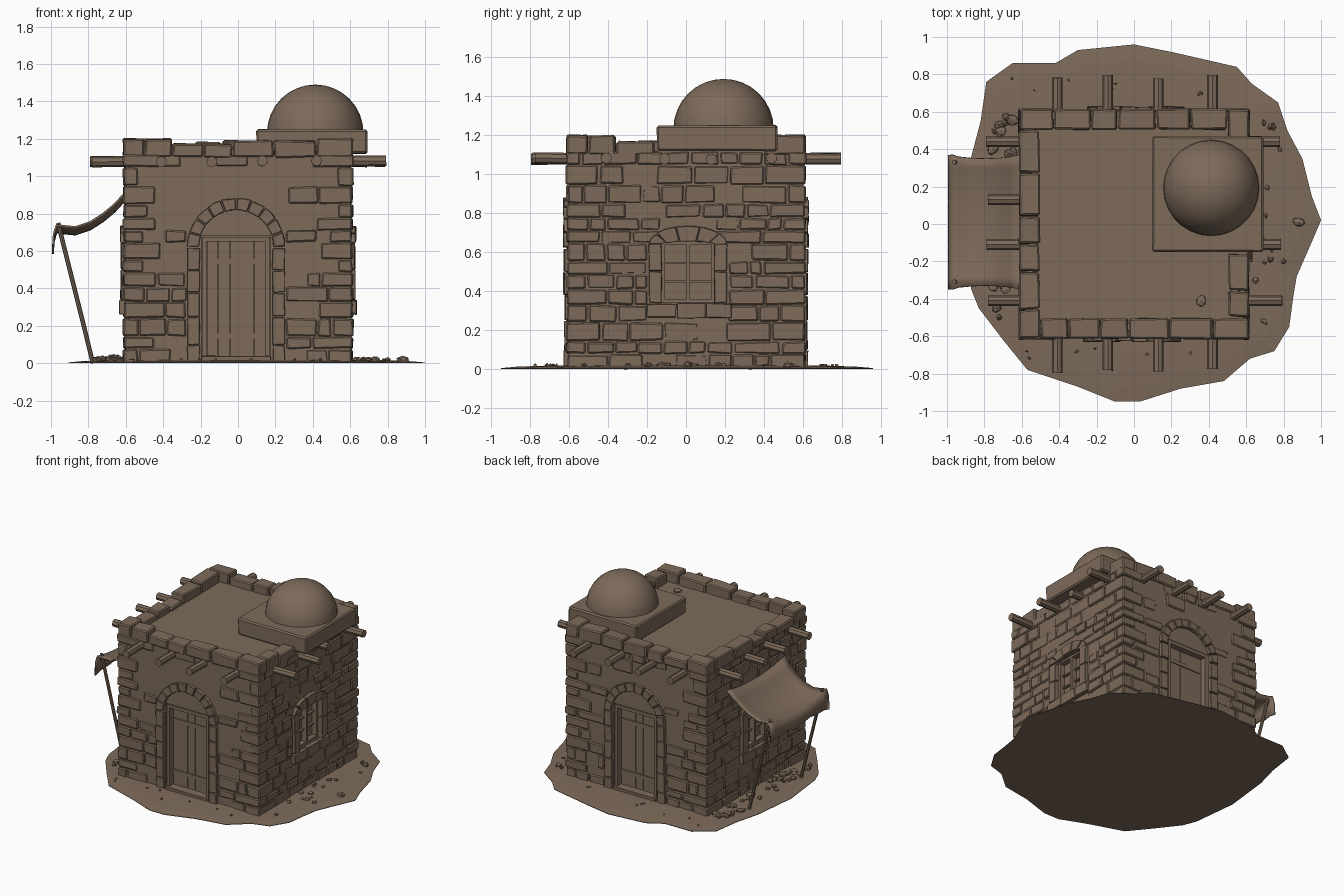
import bpy, bmesh, math, random
from mathutils import Vector, Matrix

if "Cube" in bpy.data.objects:
    bpy.data.objects.remove(bpy.data.objects["Cube"])

random.seed(7)
R = random.uniform
MAT = bpy.data.materials.new("dusty_brown_stone")
MAT.diffuse_color = (0.205, 0.146, 0.102, 1)
MAT.use_nodes = True
MAT.node_tree.nodes["Principled BSDF"].inputs["Base Color"].default_value = MAT.diffuse_color


def finish(bm, name, bevel=0, smooth=False):
    bmesh.ops.recalc_face_normals(bm, faces=bm.faces)
    me = bpy.data.meshes.new(name)
    bm.to_mesh(me)
    bm.free()
    ob = bpy.data.objects.new(name, me)
    bpy.context.collection.objects.link(ob)
    me.materials.append(MAT)
    for p in me.polygons:
        p.use_smooth = smooth
    if bevel:
        m = ob.modifiers.new("worn_edges", 'BEVEL')
        m.width, m.segments, m.limit_method = bevel, 1, 'ANGLE'
    return ob


def place(k, u, d, z):
    # wall coordinates: side k, u along the wall, d outward, z up
    return Matrix.Rotation(k * math.pi / 2, 3, 'Z') @ Vector((u, -d, z))


def prism(bm, k, pts, d0, d1, jit=0.0):
    # outline in (u, z) on wall k, extruded from depth d0 to d1
    rings = []
    for d in (d0, d1):
        rings.append([bm.verts.new(place(k, u + R(-jit, jit), d + R(-jit, jit) * 0.6,
                                         max(0.001, z + R(-jit, jit)))) for u, z in pts])
    a, b = rings
    n = len(pts)
    bm.faces.new(a)
    bm.faces.new(b[::-1])
    for i in range(n):
        bm.faces.new((a[i], b[i], b[(i + 1) % n], a[(i + 1) % n]))


def rect(u0, u1, z0, z1):
    return [(u0, z0), (u1, z0), (u1, z1), (u0, z1)]


def rod(bm, a, b, r, sides=8):
    a, b = Vector(a), Vector(b)
    rot = (b - a).to_track_quat('Z', 'Y').to_matrix().to_4x4()
    bmesh.ops.create_cone(bm, cap_ends=True, segments=sides, radius1=r, radius2=r,
                          depth=(b - a).length, matrix=Matrix.Translation((a + b) / 2) @ rot)


def arch(bm, k, c, z0, outer, inner, n):
    # ring of wedge stones
    for i in range(n):
        t0, t1 = math.pi * i / n + 0.015, math.pi * (i + 1) / n - 0.015
        pts = [(c + e[0] * math.cos(t), z0 + e[1] * math.sin(t))
               for e, t in ((inner, t0), (outer, t0), (outer, (t0 + t1) / 2), (outer, t1),
                            (inner, t1), (inner, (t0 + t1) / 2))]
        prism(bm, k, pts, 0.57, 0.628 + R(-0.004, 0.004), 0.003)


# ground patch
edge = [(1, .02), (.95, .15), (.9, .35), (.82, .5), (.77, .65), (.63, .75), (.55, .84), (.2, .92),
        (0, .96), (-.3, .93), (-.42, .86), (-.65, .86), (-.79, .76), (-.82, .55), (-.87, .36),
        (-.91, 0), (-.87, -.35), (-.83, -.45), (-.7, -.62), (-.57, -.78), (-.3, -.87), (-.1, -.95),
        (.03, -.95), (.25, -.88), (.48, -.84), (.62, -.72), (.75, -.68), (.83, -.55), (.85, -.4),
        (.87, -.28), (.94, -.12)]
bm = bmesh.new()
rings = [[bm.verts.new((x * s, y * s, z)) for x, y in edge]
         for s, z in ((1, 0), (1, .004), (.92, .011), (.72, .018))]
for a, b in zip(rings, rings[1:]):
    for i in range(len(edge)):
        j = (i + 1) % len(edge)
        bm.faces.new((a[i], a[j], b[j], b[i]))
bm.faces.new(rings[0][::-1])
bm.faces.new(rings[-1])
finish(bm, "ground_patch")

# plastered walls with door and window openings, and the solid core
DOOR, WIN = (-.195, .175, 0, .68), (-.125, .145, .34, .655)
bm = bmesh.new()
bmesh.ops.create_cube(bm, size=1, matrix=Matrix.Translation((0, 0, .56)) @ Matrix.Diagonal((1.1, 1.1, 1.12, 1)))
for k in range(4):
    u0, u1, z0, z1 = WIN if k % 2 else DOOR
    for r in ((-.6, u0, 0, 1.12), (u1, .6, 0, 1.12), (u0, u1, z1, 1.12), (u0, u1, 0, z0)):
        if r[3] > r[2]:
            prism(bm, k, rect(*r), .54, .602)
finish(bm, "plaster_walls")


def half_gap(k, z):
    # half width kept free of stones around the openings
    if k % 2 == 0:
        return .265 if z < .62 else math.sqrt(max(0, .27 ** 2 - (z - .62) ** 2))
    return .208 if .24 < z < .66 else (.14 if .66 <= z < .75 else 0)


# stone courses with alternating corner stones
bm = bmesh.new()
z, row = .0, 0
while z < 1.1:
    h = min(R(.065, .1), 1.12 - z)
    if 1.12 - z - h < .04:
        h = 1.12 - z
    top, zm = z + h - .006, z + h / 2
    lens = [(.19, .1) if (row + k) % 2 else (.1, .19) for k in range(4)]
    lens = [(a + R(-.03, .03), b + R(-.03, .03)) for a, b in lens]
    for k in range(4):
        o = R(.608, .618)
        prism(bm, k, rect(o - lens[k][0], o, z, top), o - lens[k][1], o, .004)
        lo, hi = -.608 + lens[k - 1][1], .608 - lens[k][0]
        g = half_gap(k, zm)
        c = .01 if k % 2 else -.01
        runs = [(lo, c - g), (c + g, hi)] if g else [(lo, hi)]
        for a, b in runs:
            u = a
            while u < b - .02:
                w = R(.09, .2)
                if b - u - w < .06:
                    w = b - u
                mid = u + w / 2
                if k % 2:
                    bare = .1
                else:
                    bare = .75 if zm > .42 and abs(mid) < .46 else .2
                if R(0, 1) > bare:
                    prism(bm, k, rect(u + .004, u + w - .004, z, top), .57, R(.604, .616), .005)
                u += w
    z += h
    row += 1
finish(bm, "wall_stones", .007)

# parapet of capping stones
bm = bmesh.new()
for k in range(4):
    u = -.5
    while u < .61:
        w = R(.14, .24)
        if .615 - u - w < .1:
            w = .615 - u
        tall = 1.2 if u + w > .5 or u < -.4 else R(1.15, 1.2)
        if not (k == 1 and u > -.2 and u + w < .5):
            prism(bm, k, rect(u + .003, u + w - .003, 1.1, tall), .505, .614, .006)
        u += w
finish(bm, "parapet_stones", .008)

# door and window surrounds
bm = bmesh.new()
for k in (0, 2):
    for s in (-1, 1):
        z = 0
        for h in (.1, .15, .13, .12, .12):
            a, b = -.01 + s * .195, -.01 + s * .26
            prism(bm, k, rect(min(a, b), max(a, b), z, z + h - .005), .56, R(.622, .63), .003)
            z += h
    arch(bm, k, -.01, .62, (.262, .262), (.2, .2), 10)
    prism(bm, k, rect(-.195, .175, 0, .04), .54, .625, .002)
for k in (1, 3):
    for s in (-1, 1):
        for z0, z1 in ((.34, .5), (.505, .64)):
            a, b = .01 + s * .135, .01 + s * .2
            prism(bm, k, rect(min(a, b), max(a, b), z0, z1), .56, R(.622, .63), .003)
    for a, b in ((-.2, -.05), (-.045, .1), (.105, .235)):
        prism(bm, k, rect(a, b, .262, .335), .56, .634, .004)
    arch(bm, k, .01, .64, (.2, .095), (.135, .015), 5)
finish(bm, "opening_surrounds", .006)

# doors: frame and planks
bm = bmesh.new()
for k in (0, 2):
    for r in ((-.19, -.168, .04, .675), (.148, .17, .04, .675), (-.168, .148, .65, .675)):
        prism(bm, k, rect(*r), .55, .605)
    for i in range(5):
        a = -.168 + i * .0632
        prism(bm, k, rect(a + .001, a + .062, .04, .65), .545, .558 + R(0, .003))
    for z0 in (.13, .53):
        prism(bm, k, rect(-.165, .145, z0, z0 + .03), .55, .566)
finish(bm, "plank_doors")

# windows: frame bars
bm = bmesh.new()
for k in (1, 3):
    for r in ((-.125, -.108, .34, .655), (.128, .145, .34, .655), (-.108, .128, .34, .357),
              (-.108, .128, .638, .655), (0, .02, .357, .638)):
        prism(bm, k, rect(*r), .545, .59)
    for z0 in (.445, .54):
        prism(bm, k, rect(-.108, .128, z0, z0 + .009), .545, .57)
finish(bm, "window_frames")

# roof beam ends
bm = bmesh.new()
for k in range(4):
    for u in ((-.41, -.14, .13, .42) if k % 2 == 0 else (-.41, -.11, .13, .44)):
        s = -1 if k >= 2 else 1
        end = .69 if (k, u) == (1, .13) else R(.775, .8)
        rod(bm, place(k, s * u, .5, 1.08), place(k, s * u, end, 1.08 + R(-.004, .004)), .029)
finish(bm, "roof_beams")

# dome and its base slab
bm = bmesh.new()
prism(bm, 0, rect(.1, .695, 1.12, 1.25), -.47, .15, .005)
finish(bm, "dome_base", .01)
bm = bmesh.new()
bmesh.ops.create_uvsphere(bm, u_segments=28, v_segments=16, radius=.258,
                          matrix=Matrix.Translation((.413, .193, 1.232)))
bmesh.ops.delete(bm, geom=[v for v in bm.verts if v.co.z < 1.22], context='VERTS')
finish(bm, "dome", smooth=True)

# awning cloth, sagging between wall and poles, with a hanging front flap
prof = [(-.61, .905), (-.66, .85), (-.72, .8), (-.79, .755), (-.87, .728), (-.94, .735),
        (-.97, .74), (-.985, .69), (-.99, .6)]
bm = bmesh.new()
N = 12
grid = []
for i, (x, z) in enumerate(prof):
    line = []
    for j in range(N + 1):
        t = j / N * 2 - 1
        sag = .04 * (1 - t * t)
        pinch = .02 * math.sin(math.pi * min(i, 6) / 6) * abs(t) ** 3
        ragged = R(-.02, .02) if i == len(prof) - 1 else 0
        line.append(bm.verts.new((x, .01 + t * (.36 - pinch), z - sag + ragged + (sag if i == 8 else 0))))
    grid.append(line)
for a, b in zip(grid, grid[1:]):
    for j in range(N):
        bm.faces.new((a[j], a[j + 1], b[j + 1], b[j]))
cloth = finish(bm, "awning_cloth", smooth=True)
m = cloth.modifiers.new("thickness", 'SOLIDIFY')
m.thickness, m.offset = .01, 0

# awning poles
bm = bmesh.new()
for y in (-.31, .33):
    rod(bm, (-.775, y, 0), (-.962, y, .75), .012)
finish(bm, "awning_poles")

# rubble around the foot of the walls
bm = bmesh.new()
spots = [(R(-.76, -.63), R(-.5, .6), R(.015, .035)) for _ in range(36)]
spots += [(R(.63, .75), R(-.55, .55), R(.01, .025)) for _ in range(16)]
spots += [(R(-.7, .7), s * R(.64, .78), R(.006, .014)) for s in (-1, 1) for _ in range(8)]
spots += [(.88, .01, .033), (.8, -.2, .015), (.78, .4, .015), (.36, -.41, .03)]
for i, (x, y, r) in enumerate(spots):
    z = 1.125 if i == len(spots) - 1 else .02
    mat = (Matrix.Translation((x, y, z)) @ Matrix.Rotation(R(0, 6), 4, 'Z')
           @ Matrix.Diagonal((R(.8, 1.3), R(.7, 1.1), R(.5, .9), 1)))
    bmesh.ops.create_icosphere(bm, subdivisions=1, radius=r, matrix=mat)
for v in bm.verts:
    v.co += Vector((R(-.003, .003), R(-.003, .003), R(-.003, .003)))
    v.co.z = max(v.co.z, .003)
finish(bm, "rubble")
